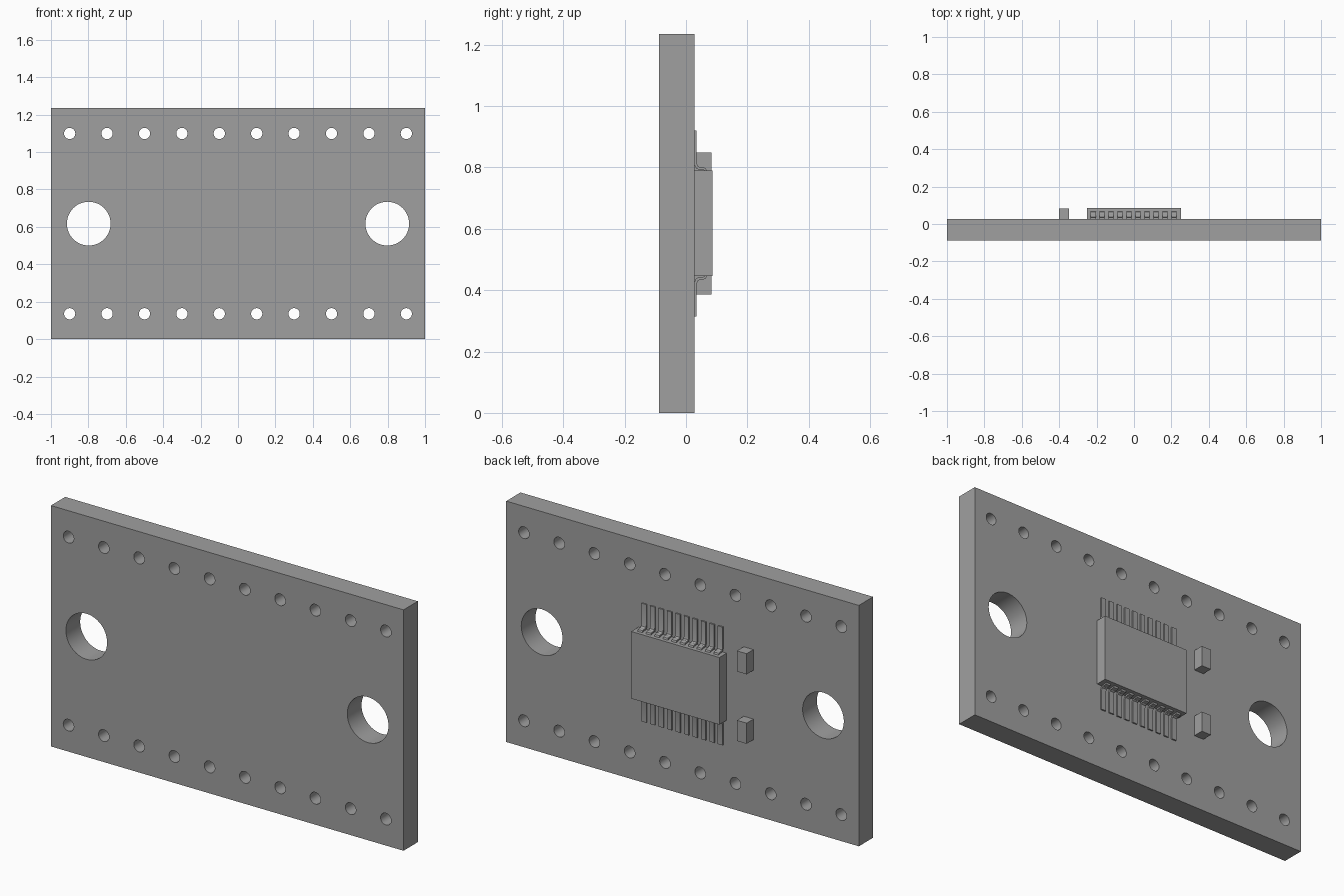
import bpy, bmesh, math
from mathutils import Matrix

cube = bpy.data.objects.get("Cube")
if cube:
    bpy.data.objects.remove(cube, do_unlink=True)

grey = bpy.data.materials.new("plain grey")
grey.use_nodes = True
grey.diffuse_color = (0.35, 0.35, 0.35, 1)
grey.node_tree.nodes["Principled BSDF"].inputs["Base Color"].default_value = (0.35, 0.35, 0.35, 1)

HEIGHT = 1.235
MID = HEIGHT / 2
FRONT, BACK = -0.0875, 0.028      # board faces
CHIP_HALF = 0.172


def finish(name, bm):
    bmesh.ops.recalc_face_normals(bm, faces=bm.faces)
    mesh = bpy.data.meshes.new(name)
    bm.to_mesh(mesh)
    bm.free()
    mesh.materials.append(grey)
    obj = bpy.data.objects.new(name, mesh)
    bpy.context.collection.objects.link(obj)
    return obj


def box(name, x, y, z):
    """Box from (min, max) pairs along each axis."""
    bm = bmesh.new()
    bmesh.ops.create_cube(bm, size=1)
    for v in bm.verts:
        v.co = [lo + (c + 0.5) * (hi - lo) for c, (lo, hi) in zip(v.co, (x, y, z))]
    return finish(name, bm)


def smooth(obj):
    bpy.ops.object.select_all(action="DESELECT")
    obj.select_set(True)
    bpy.context.view_layer.objects.active = obj
    bpy.ops.object.shade_smooth_by_angle(angle=math.radians(30))


# Board drilled with two rows of pin holes and two mounting holes
board = box("circuit_board", (-1, 1), (FRONT, BACK), (0, HEIGHT))
holes = [(-0.9 + 0.2 * i, MID + s * 0.482, 0.03) for i in range(10) for s in (-1, 1)]
holes += [(s * 0.798, MID, 0.117) for s in (-1, 1)]
bm = bmesh.new()
for x, z, radius in holes:
    place = Matrix.Translation((x, 0, z)) @ Matrix.Rotation(math.pi / 2, 4, "X")
    bmesh.ops.create_cone(bm, cap_ends=True, segments=48, radius1=radius,
                          radius2=radius, depth=0.5, matrix=place)
drill = finish("hole_cutter", bm)
drill.hide_render = True
cut = board.modifiers.new("holes", "BOOLEAN")
cut.operation = "DIFFERENCE"
cut.solver = "EXACT"
cut.object = drill
bpy.context.view_layer.objects.active = board
bpy.ops.object.modifier_apply(modifier=cut.name)
bpy.data.objects.remove(drill, do_unlink=True)
smooth(board)

# Chip body on the back
box("chip_body", (-0.25, 0.25), (BACK, 0.0865), (MID - CHIP_HALF, MID + CHIP_HALF))

# Two small block components beside the chip
for name, side in (("upper_capacitor", 1), ("lower_capacitor", -1)):
    z = sorted((MID + side * 0.125, MID + side * 0.231))
    box(name, (-0.402, -0.347), (BACK, 0.083), z)

# Bent lead: (height above the chip's edge, distance from the board)
LEAD = [(0.131, 0), (0.131, 0.007), (0.026, 0.007), (0.016, 0.010), (0.011, 0.017),
        (0.011, 0.029), (0.008, 0.036), (0, 0.040), (-0.01, 0.040), (-0.01, 0.032),
        (0, 0.032), (0.003, 0.028), (0.003, 0.014), (0.007, 0.005), (0.018, 0)]
for row, side in (("upper_leads", 1), ("lower_leads", -1)):
    bm = bmesh.new()
    for i in range(10):
        x = -0.218 + 0.048 * i
        verts = [bm.verts.new((x - 0.0135, BACK + d, MID + side * (CHIP_HALF + h)))
                 for h, d in LEAD]
        face = bm.faces.new(verts)
        grown = bmesh.ops.extrude_face_region(bm, geom=[face], use_keep_orig=True)
        moved = [g for g in grown["geom"] if isinstance(g, bmesh.types.BMVert)]
        bmesh.ops.translate(bm, verts=moved, vec=(0.027, 0, 0))
    smooth(finish(row, bm))
